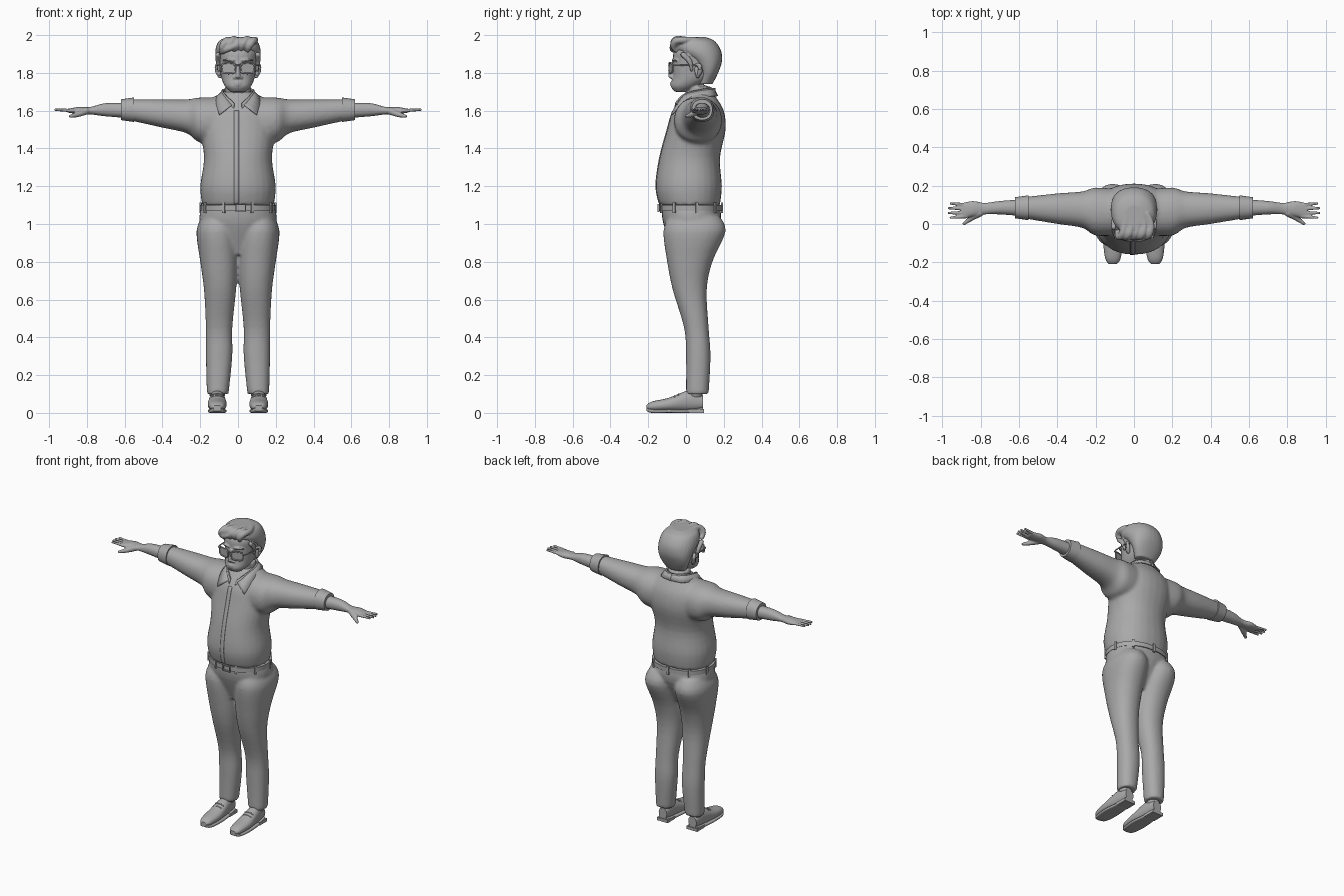
import bpy, bmesh, math
from mathutils import Vector

cube = bpy.data.objects.get("Cube")
if cube:
    bpy.data.objects.remove(cube, do_unlink=True)

colour = (0.4, 0.4, 0.4, 1)
grey = bpy.data.materials.new("plain grey")
grey.use_nodes = True
grey.diffuse_color = colour
grey.node_tree.nodes["Principled BSDF"].inputs["Base Color"].default_value = colour


def smooth_rows(rows, steps):
    """Catmull-Rom interpolation between rows of numbers."""
    rows = [Vector(row) for row in rows]
    padded = [rows[0]] + rows + [rows[-1]]
    out = []
    for before, start, end, after in zip(padded, padded[1:], padded[2:], padded[3:]):
        pull_out, pull_in = (end - before) / 2, (after - start) / 2
        for k in range(steps):
            t = k / steps
            blend = t * t * (3 - 2 * t)
            out.append(start.lerp(end, blend)
                       + pull_out * t * (1 - t) ** 2 - pull_in * t * t * (1 - t))
    return out + [rows[-1]]


def skin_rings(bm, rings, closed=False):
    """Join successive rings with faces and cap the open ends."""
    loops = [[bm.verts.new(point) for point in ring] for ring in rings]
    pairs = list(zip(loops, loops[1:]))
    if closed:
        pairs.append((loops[-1], loops[0]))
    else:
        bm.faces.new(loops[0])
        bm.faces.new(loops[-1])
    for a, b in pairs:
        for i in range(len(a)):
            bm.faces.new((a[i - 1], a[i], b[i], b[i - 1]))


def oval(power, sides):
    """Unit superellipse as (cosine, sine) pairs."""
    def bulge(value):
        return math.copysign(abs(value) ** (2 / power), value)
    angles = [math.tau * i / sides for i in range(sides)]
    return [(bulge(math.cos(w)), bulge(math.sin(w))) for w in angles]


def loft(bm, axis, rows, power=2.2, steps=4):
    """Rows are (position, low a, high a, low b, high b) along an axis."""
    rings = []
    for t, a_low, a_high, b_low, b_high in smooth_rows(rows, steps):
        ring = []
        for c, s in oval(power, sides=28):
            a = (a_low + a_high + (a_high - a_low) * c) / 2
            b = (b_low + b_high + (b_high - b_low) * s) / 2
            ring.append({"x": (t, a, b), "y": (a, t, b), "z": (a, b, t)}[axis])
        rings.append(ring)
    skin_rings(bm, rings)


def column(bm, rows):
    """Upright symmetric loft: rows are (z, half width, front y, back y)."""
    loft(bm, "z", [(z, -width, width, front, back) for z, width, front, back in rows])


def tube(bm, points, closed=False):
    """Round tube through (x, y, z, radius) points, with rounded tips."""
    pts = [Vector(p) for p in points] if closed else smooth_rows(points, steps=4)
    if not closed:
        tips = []
        for end, inner in ((pts[0], pts[1]), (pts[-1], pts[-2])):
            outward = (end.xyz - inner.xyz).normalized()
            tips.append(Vector((*(end.xyz + outward * end.w * 0.6), end.w * 0.4)))
        pts = [tips[0]] + pts + [tips[1]]
    last = len(pts) - 1
    rings = []
    for i, p in enumerate(pts):
        ahead = pts[(i + 1) % len(pts)] if closed else pts[min(i + 1, last)]
        behind = pts[i - 1] if closed else pts[max(i - 1, 0)]
        turn = (ahead.xyz - behind.xyz).to_track_quat("Z", "Y")
        rings.append([p.xyz + turn @ Vector((c, s, 0)) * p.w for c, s in oval(power=2, sides=10)])
    skin_rings(bm, rings, closed)


def block(bm, center, size, turn=0):
    c, s = math.cos(turn), math.sin(turn)
    for v in bmesh.ops.create_cube(bm, size=1)["verts"]:
        x, y, z = (v.co[i] * size[i] for i in range(3))
        v.co = Vector(center) + Vector((c * x - s * y, s * x + c * y, z))


def ribbon(bm, edge_a, edge_b):
    """Open sheet between two smooth edges."""
    rows = [[bm.verts.new(p) for p in smooth_rows(edge, steps=4)] for edge in (edge_a, edge_b)]
    for a, b, c, d in zip(rows[0], rows[0][1:], rows[1][1:], rows[1]):
        bm.faces.new((a, b, c, d))


def finish(name, bm, mirror=False, thick=0, voxel=0, relax=2):
    """Turn the bmesh into a smooth shaded object with its modifiers."""
    bmesh.ops.recalc_face_normals(bm, faces=bm.faces)
    mesh = bpy.data.meshes.new(name)
    bm.to_mesh(mesh)
    bm.free()
    mesh.materials.append(grey)
    ob = bpy.data.objects.new(name, mesh)
    bpy.context.collection.objects.link(ob)
    bpy.ops.object.select_all(action="DESELECT")
    bpy.context.view_layer.objects.active = ob
    ob.select_set(True)
    bpy.ops.object.shade_smooth_by_angle(angle=math.radians(45))
    if mirror:
        ob.modifiers.new("mirror", "MIRROR").use_mirror_merge = False
    if thick:
        ob.modifiers.new("thickness", "SOLIDIFY").thickness = thick
    if voxel:
        remesh = ob.modifiers.new("blend", "REMESH")
        remesh.mode, remesh.voxel_size, remesh.use_smooth_shade = "VOXEL", voxel, True
        ob.modifiers.new("relax", "SMOOTH").iterations = relax
    return ob


# Shirt: torso and sleeves blended together
bm = bmesh.new()
torso = [(1.1, .19, -.14, .18), (1.2, .2, -.16, .19), (1.35, .18, -.14, .18), (1.5, .2, -.1, .21),
         (1.6, .19, -.07, .2), (1.67, .13, -.02, .16), (1.7, .07, 0, .14)]
sleeve = [(.06, -.06, .18, 1.42, 1.67), (.2, -.06, .19, 1.43, 1.67), (.27, -.02, .17, 1.48, 1.66),
          (.4, 0, .16, 1.51, 1.66), (.58, .03, .14, 1.55, 1.66)]
column(bm, torso)
for side in (1, -1):
    loft(bm, "x", [(side * x, *section) for x, *section in sleeve])
shirt = finish("shirt", bm, voxel=.01, relax=6)

# Rolled cuffs
bm = bmesh.new()
loft(bm, "x", [(.55, .02, .15, 1.54, 1.67), (.62, .03, .14, 1.55, 1.66)])
finish("sleeve_cuff", bm, mirror=True)

# Forearms, palms, fingers and thumbs
bm = bmesh.new()
loft(bm, "x", [(.57, .04, .13, 1.56, 1.64), (.7, .05, .12, 1.57, 1.64), (.78, .05, .11, 1.58, 1.62),
               (.84, .04, .12, 1.58, 1.62), (.9, .03, .11, 1.59, 1.61)])
for finger in range(4):
    spread = finger - 1.5
    tip = .975 - .01 * abs(spread)
    tube(bm, [(.87, .07 + .02 * spread, 1.6, .01), (tip, .07 + .025 * spread, 1.605, .007)])
tube(bm, [(.8, .06, 1.6, .02), (.85, .03, 1.58, .015), (.89, 0, 1.57, .008)])
finish("arm_and_hand", bm, mirror=True, voxel=.005)

# Shirt front placket laid on the chest
bm = bmesh.new()
chest = [(front, z) for z, width, front, back in torso if z < 1.65]
ribbon(bm, [(-.02, *point) for point in chest], [(.005, *point) for point in chest])
placket = finish("shirt_placket", bm)
wrap = placket.modifiers.new("wrap", "SHRINKWRAP")
wrap.target, wrap.offset, wrap.wrap_mode = shirt, .003, "ABOVE_SURFACE"
placket.modifiers.new("thickness", "SOLIDIFY").thickness = .005

# Collar: folded edge, outer flap with a point, inner stand
bm = bmesh.new()
fold = [(.02, -.05, 1.64), (.07, -.01, 1.69), (.08, .06, 1.71), (.06, .12, 1.72), (0, .15, 1.72)]
flap = [(.1, -.08, 1.58), (.12, -.01, 1.65), (.12, .07, 1.67), (.08, .15, 1.68), (0, .17, 1.68)]
stand = [(x * .8, y - .01, z - .05) for x, y, z in fold]
ribbon(bm, fold, flap)
ribbon(bm, fold, stand)
finish("collar", bm, mirror=True, thick=.008)

# Trousers: pelvis and legs blended together
bm = bmesh.new()
leg = [(1.04, .02, .19, -.09, .18), (.96, 0, .22, -.12, .21), (.8, 0, .2, -.1, .14),
       (.65, .01, .18, -.07, .11), (.45, .03, .17, -.01, .12), (.3, .03, .17, 0, .13), (.1, .05, .165, 0, .12)]
column(bm, [(1.1, .19, -.13, .18), (1, .2, -.12, .18), (.84, .09, -.06, .1)])
for side in (1, -1):
    loft(bm, "z", [(z, side * inner, side * outer, *depth) for z, inner, outer, *depth in leg])
finish("trousers", bm, voxel=.01, relax=5)

# Belt with its loops
bm = bmesh.new()
column(bm, [(z, .2, -.14, .19) for z in (1.07, 1.1)])
finish("belt", bm)
bm = bmesh.new()
for c, s in oval(power=2.2, sides=9):
    block(bm, (.2 * s, .025 + .165 * c, 1.085), (.01, .015, .055), math.atan2(c, s))
finish("belt_loops", bm)

# Buckle frame and pin
bm = bmesh.new()
for side in (1, -1):
    block(bm, (.015, -.145, 1.085 + .018 * side), (.055, .01, .007))
    block(bm, (.015 + .025 * side, -.145, 1.085), (.006, .01, .04))
finish("belt_buckle", bm)

# Shoes with soles, heels, socks and laces
shoe = [(-.21, .09, .13, .02, .04), (-.18, .07, .15, .01, .06), (-.09, .06, .16, .01, .08),
        (.02, .07, .15, .01, .12), (.09, .08, .14, .02, .09)]
bm = bmesh.new()
loft(bm, "y", shoe)
finish("shoe", bm, mirror=True)
bm = bmesh.new()
loft(bm, "y", [(y, inner, outer, low - .01, low + .01) for y, inner, outer, low, high in shoe], power=4)
block(bm, (.11, .055, .01), (.08, .08, .02))
finish("shoe_sole", bm, mirror=True)
bm = bmesh.new()
tube(bm, [(.11, .05, z, .04) for z in (.09, .15)])
finish("sock", bm, mirror=True)
bm = bmesh.new()
for lace in range(3):
    y, z = -.08 + .02 * lace, .08 + .01 * lace
    tube(bm, [(.11 + across, y, z - abs(across) / 5, .004) for across in (-.03, 0, .03)])
finish("shoe_laces", bm, mirror=True)

# Head: neck, face, nose, lips and brows blended together
bm = bmesh.new()
tube(bm, [(0, .06, 1.63, .08), (0, .07, 1.7, .07), (0, .07, 1.8, .07)])
column(bm, [(1.7, .04, -.06, 0), (1.73, .07, -.08, .07), (1.78, .09, -.07, .14), (1.86, .1, -.07, .17),
            (1.92, .1, -.06, .16), (1.97, .05, 0, .1)])
tube(bm, [(0, -.07, 1.85, .01), (0, -.08, 1.8, .012), (0, -.08, 1.78, .015)])
tube(bm, [(x, -.07, 1.775, .01) for x in (-.02, .02)])
for z in (1.737, 1.748):
    tube(bm, [(x, -.078 + abs(x) / 3, z, .007 - abs(x) / 8) for x in (-.03, 0, .03)])
for side in (1, -1):
    tube(bm, [(side * .02, -.07, 1.865, .006), (side * .05, -.067, 1.87, .007), (side * .08, -.05, 1.865, .004)])
finish("head", bm, voxel=.005)

# Ears: curled rim and lobe
bm = bmesh.new()
tube(bm, [(.095, .06, 1.78, .01), (.11, .075, 1.81, .012), (.11, .07, 1.84, .011), (.1, .05, 1.84, .008)])
tube(bm, [(.1, .055, 1.825, .012), (.1, .06, 1.79, .012)])
finish("ear", bm, mirror=True)

# Hair: cap, swept quiff locks, fringe and sideburns blended together
bm = bmesh.new()
column(bm, [(1.74, .07, .06, .14), (1.8, .1, .07, .17), (1.86, .115, .03, .19), (1.92, .12, -.05, .185),
            (1.97, .1, -.05, .15), (1.99, .05, -.02, .1)])
for lock in range(5):
    x = -.08 + .035 * lock
    z = 1.945 + .006 * (lock % 2)
    tube(bm, [(x - .01, -.05, z - .03, .012), (x, -.065, z, .02), (x + .02, -.05, z + .025, .02),
              (x + .03, 0, 1.975, .017), (x * .8 + .02, .06, 1.98, .01)])
tube(bm, [(-.09, -.04, 1.91, .015), (-.05, -.07, 1.93, .018), (.03, -.06, 1.96, .014)])
for side in (1, -1):
    tube(bm, [(side * .106, -.02, 1.9, .014), (side * .105, .02, 1.86, .014), (side * .1, .03, 1.81, .007)])
finish("hair", bm, voxel=.006)

# Glasses: curved rims, lenses, bridge and temples
bm = bmesh.new()
rim = []
for c, s in oval(power=3.5, sides=24):
    x = .05 + .037 * c
    rim.append((x, 2.6 * x * x - .09, 1.825 + .028 * s, .0045))
tube(bm, rim, closed=True)
bm.faces.new([bm.verts.new(point[:3]) for point in rim])
tube(bm, [(0, -.09, 1.84, .004), (.02, -.088, 1.84, .004)])
tube(bm, [(.086, -.07, 1.84, .005), (.105, -.05, 1.84, .004), (.11, .06, 1.84, .004)])
finish("glasses", bm, mirror=True)
